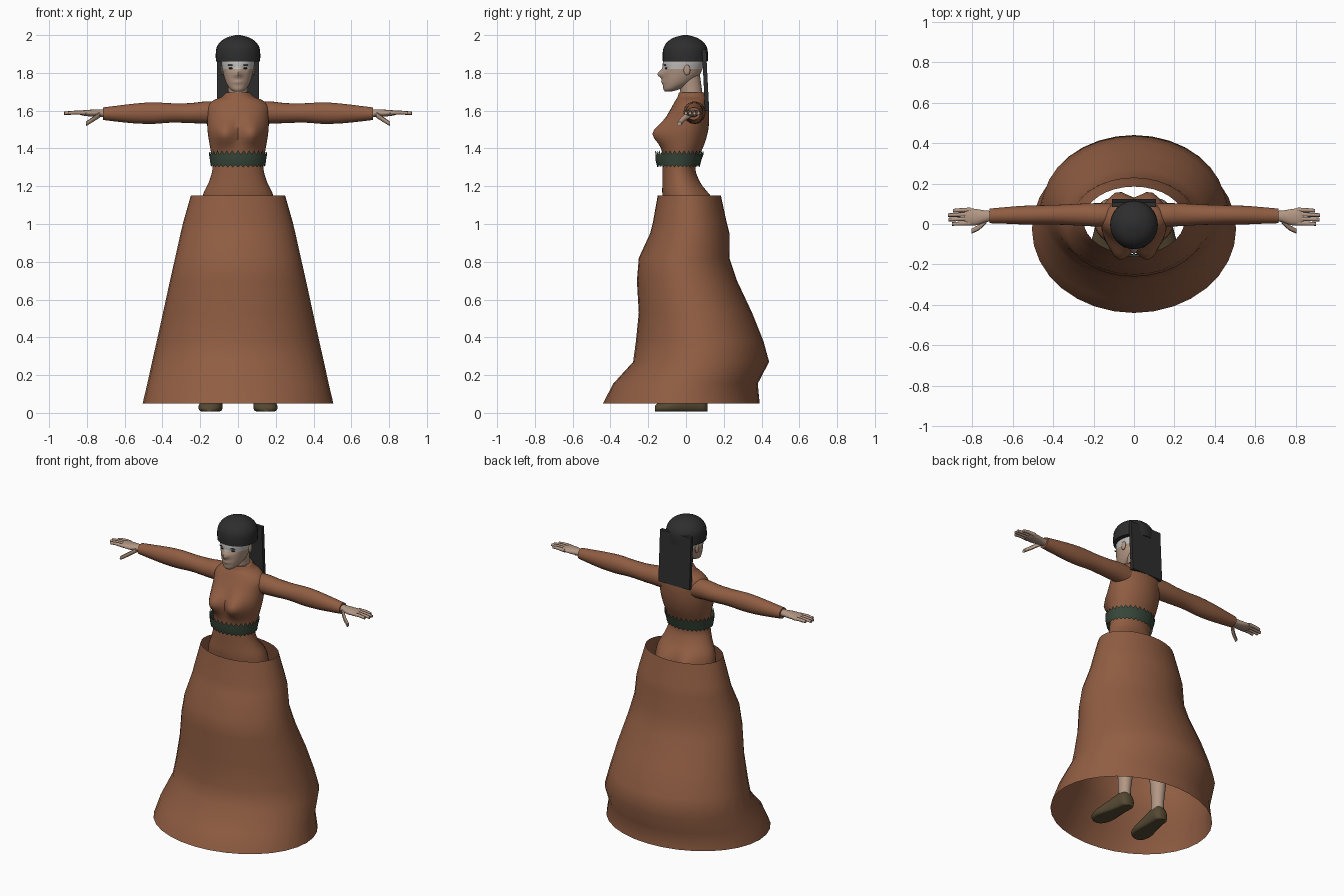
import bpy, bmesh
from math import sin, cos, pi, exp, radians
from mathutils import Vector

cube = bpy.data.objects.get("Cube")
if cube:
    bpy.data.objects.remove(cube, do_unlink=True)


def material(name, r, g, b):
    m = bpy.data.materials.new(name)
    m.use_nodes = True
    m.diffuse_color = (r, g, b, 1)
    bsdf = m.node_tree.nodes["Principled BSDF"]
    bsdf.inputs["Base Color"].default_value = (r, g, b, 1)
    bsdf.inputs["Roughness"].default_value = 0.8
    return m


BROWN = material("brown cloth", 0.28, 0.11, 0.055)
GREEN = material("dark green sash", 0.038, 0.062, 0.042)
BLACK = material("black hair", 0.027, 0.027, 0.028)
SKIN = material("skin", 0.45, 0.31, 0.23)
PALE = material("pale grey band", 0.55, 0.54, 0.52)
LEATHER = material("shoe leather", 0.09, 0.065, 0.032)


def finish(name, bm, *mats, angle=50):
    bmesh.ops.recalc_face_normals(bm, faces=bm.faces)
    me = bpy.data.meshes.new(name)
    bm.to_mesh(me)
    bm.free()
    for m in mats:
        me.materials.append(m)
    me.shade_smooth()
    me.set_sharp_from_angle(angle=radians(angle))
    ob = bpy.data.objects.new(name, me)
    bpy.context.collection.objects.link(ob)
    return ob


def refine(rows, steps):
    """Spline through the rows of numbers."""
    if steps < 2:
        return rows
    out = []
    for i in range(len(rows) - 1):
        quad = zip(rows[max(i - 1, 0)], rows[i], rows[i + 1], rows[min(i + 2, len(rows) - 1)])
        quad = list(quad)
        for k in range(steps):
            t = k / steps
            out.append([b + t * (c - a + t * (2*a - 5*b + 4*c - d + t * (3*b - a - 3*c + d))) / 2
                        for a, b, c, d in quad])
    return out + [rows[-1]]


def loft(rows, axis="Z", n=24, steps=3, caps=True, flip=1):
    """Elliptic rings; each row is position, two centres, two radii."""
    bm = bmesh.new()
    rings = []
    for t, c1, c2, r1, r2 in refine(rows, steps):
        ring = []
        for i in range(n):
            a = 2 * pi * i / n
            u, v = c1 + r1 * cos(a), c2 + r2 * sin(a)
            p = {"Z": (u, v, t), "X": (t, u, v), "Y": (u, t, v)}[axis]
            ring.append(bm.verts.new((p[0] * flip, p[1], p[2])))
        rings.append(ring)
    for lo, hi in zip(rings, rings[1:]):
        for i in range(n):
            j = (i + 1) % n
            bm.faces.new((lo[i], lo[j], hi[j], hi[i]))
    if caps:
        bm.faces.new(rings[0])
        bm.faces.new(rings[-1])
    return bm, rings


def body_rows(profile):
    """Height, half width, front y, back y to loft rows."""
    return [(z, 0, (f + b) / 2, w, (b - f) / 2) for z, w, f, b in profile]


def bump(bm, side, x, z, sx, sz, amount):
    """Push the front (-1) or back (1) out around mirrored points."""
    for v in bm.verts:
        if v.co.y * side > 0:
            v.co.y += side * amount * exp(-((abs(v.co.x) - x) / sx) ** 2 - ((v.co.z - z) / sz) ** 2)


# Skirt: open shell with a swept-back hem
skirt = [(0.05, .505, -.44, .39), (.155, .48, -.385, .38), (.27, .455, -.28, .44),
         (.38, .43, -.265, .41), (.53, .397, -.25, .35), (.70, .36, -.26, .27),
         (.82, .333, -.25, .23), (.95, .304, -.19, .23), (1.01, .29, -.175, .215),
         (1.15, .25, -.15, .185)]
bm, _ = loft(body_rows(skirt), n=32, steps=1, caps=False)
finish("skirt", bm, BROWN, angle=70)

# Bodice with bust and hips
bodice = [(.97, .15, -.08, .10), (1.05, .195, -.11, .125), (1.15, .187, -.125, .115),
          (1.22, .155, -.125, .075), (1.29, .135, -.125, .05), (1.36, .14, -.125, .07),
          (1.43, .152, -.125, .10), (1.5, .162, -.12, .118), (1.57, .163, -.10, .123),
          (1.62, .162, -.075, .12), (1.655, .13, -.055, .115), (1.672, .088, -.045, .108),
          (1.695, .064, -.038, .1)]
bm, _ = loft(body_rows(bodice), n=40)
bump(bm, -1, .075, 1.48, .06, .065, .068)
bump(bm, 1, .085, 1.09, .06, .08, .045)
finish("bodice", bm, BROWN)

# Sash with a zigzag edge
bm, rings = loft([(1.3, 0, -.04, .143, .112), (1.34, 0, -.04, .149, .122),
                  (1.39, 0, -.035, .154, .128)], n=64, steps=1, caps=False)
for i in range(64):
    rings[-1][i].co.z -= .022 * (i % 2)
    rings[0][i].co.z += .012 * (i % 2)
finish("sash", bm, GREEN)

# Neck and head
bm, _ = loft([(1.64, 0, .032, .056, .062), (1.7, 0, .028, .052, .058), (1.8, 0, .01, .055, .062)])
finish("neck", bm, SKIN)
head = [(1.702, .022, -.112, -.075), (1.715, .042, -.12, -.03), (1.745, .062, -.123, .03),
        (1.785, .076, -.124, .07), (1.83, .085, -.124, .09), (1.87, .09, -.12, .1), (1.93, .085, -.1, .09)]
bm, _ = loft(body_rows(head), n=32, steps=5)
bump(bm, -1, 0, 1.793, .016, .02, .028)
bump(bm, -1, 0, 1.752, .024, .01, .008)
bump(bm, -1, .036, 1.823, .016, .012, -.010)
for f in bm.faces:
    f.material_index = int(f.calc_center_median().z > 1.822)
finish("head", bm, SKIN, PALE)


def ellipsoid(name, loc, size, mat):
    b = bmesh.new()
    bmesh.ops.create_uvsphere(b, u_segments=16, v_segments=8, radius=1)
    for v in b.verts:
        v.co = Vector(loc) + v.co * Vector(size)
    finish(name, b, mat)


# Hair cap and long back hair panel
cap = [(1.86, .117, -.123, .115), (1.9, .118, -.124, .116), (1.935, .113, -.118, .111),
       (1.965, .093, -.098, .09), (1.987, .06, -.063, .056), (2.0, .012, -.015, .01)]
bm, _ = loft(body_rows(cap), n=32)
finish("hair_cap", bm, BLACK)
bm = bmesh.new()
bmesh.ops.create_cube(bm, size=1)
for v in bm.verts:
    low = v.co.z < 0
    v.co = (v.co.x * .22, (.112 if low else .095) + v.co.y * .022, 1.6 if low else 1.925)
finish("back_hair", bm, BLACK)


def rod(name, points, radius, mat, flip):
    """Tapered tube along x; points hold x, y, z."""
    rows = [(x, y, z, radius * (1 - .35 * i / len(points)), radius * (1 - .35 * i / len(points)))
            for i, (x, y, z) in enumerate(points)]
    b, _ = loft(rows, axis="X", n=8, flip=flip)
    finish(name, b, mat)


ARM = [(.08, .045, 1.585, .055, .06), (.17, .045, 1.59, .058, .059), (.25, .046, 1.587, .055, .053),
       (.35, .046, 1.588, .05, .051), (.45, .045, 1.587, .048, .057), (.55, .044, 1.585, .046, .052),
       (.65, .042, 1.584, .04, .041), (.715, .04, 1.584, .036, .033)]
PALM = [(.69, .04, 1.585, .026, .022), (.73, .038, 1.587, .028, .02), (.78, .034, 1.587, .04, .018),
        (.82, .036, 1.588, .042, .014), (.838, .036, 1.588, .036, .009)]
LEG = [(.08, .125, .06, .036, .042), (.15, .125, .065, .036, .04), (.35, .122, .07, .052, .056),
       (.55, .115, .045, .052, .057), (.8, .108, .03, .075, .08), (1.06, .1, .02, .085, .09)]
SHOE = [(-.165, .152, .022, .025, .015), (-.145, .15, .025, .05, .028), (-.09, .146, .03, .064, .04),
        (-.02, .138, .04, .056, .055), (.05, .13, .05, .048, .068), (.095, .127, .045, .044, .06),
        (.115, .126, .035, .024, .03)]

for side, s in (("left", 1), ("right", -1)):
    # Sleeve and hand
    finish(side + "_sleeve", loft(ARM, axis="X", flip=s)[0], BROWN)
    finish(side + "_palm", loft(PALM, axis="X", n=16, flip=s)[0], SKIN)
    for k, tip in enumerate((.9, .918, .92, .895)):
        y = .002 + .022 * k
        rod(f"{side}_finger_{k + 1}", [(.81, y + .002, 1.588), (.86, y, 1.59), (tip, y - .002, 1.586)],
            .0115, SKIN, s)
    rod(side + "_thumb", [(.73, .02, 1.58), (.765, -.015, 1.556), (.805, -.036, 1.53)], .016, SKIN, s)

    # Leg and shoe with a flat sole
    finish(side + "_leg", loft(LEG, flip=s)[0], SKIN)
    bm, _ = loft(SHOE, axis="Y", flip=s)
    for v in bm.verts:
        v.co.z = max(v.co.z, .008)
    finish(side + "_shoe", bm, LEATHER)

    # Eye, brow and ear
    ellipsoid(side + "_eye", (s * .036, -.104, 1.824), (.014, .007, .005), BLACK)
    ellipsoid(side + "_brow", (s * .037, -.111, 1.842), (.018, .006, .003), BLACK)
    ellipsoid(side + "_ear", (s * .083, .005, 1.815), (.008, .018, .028), SKIN)
